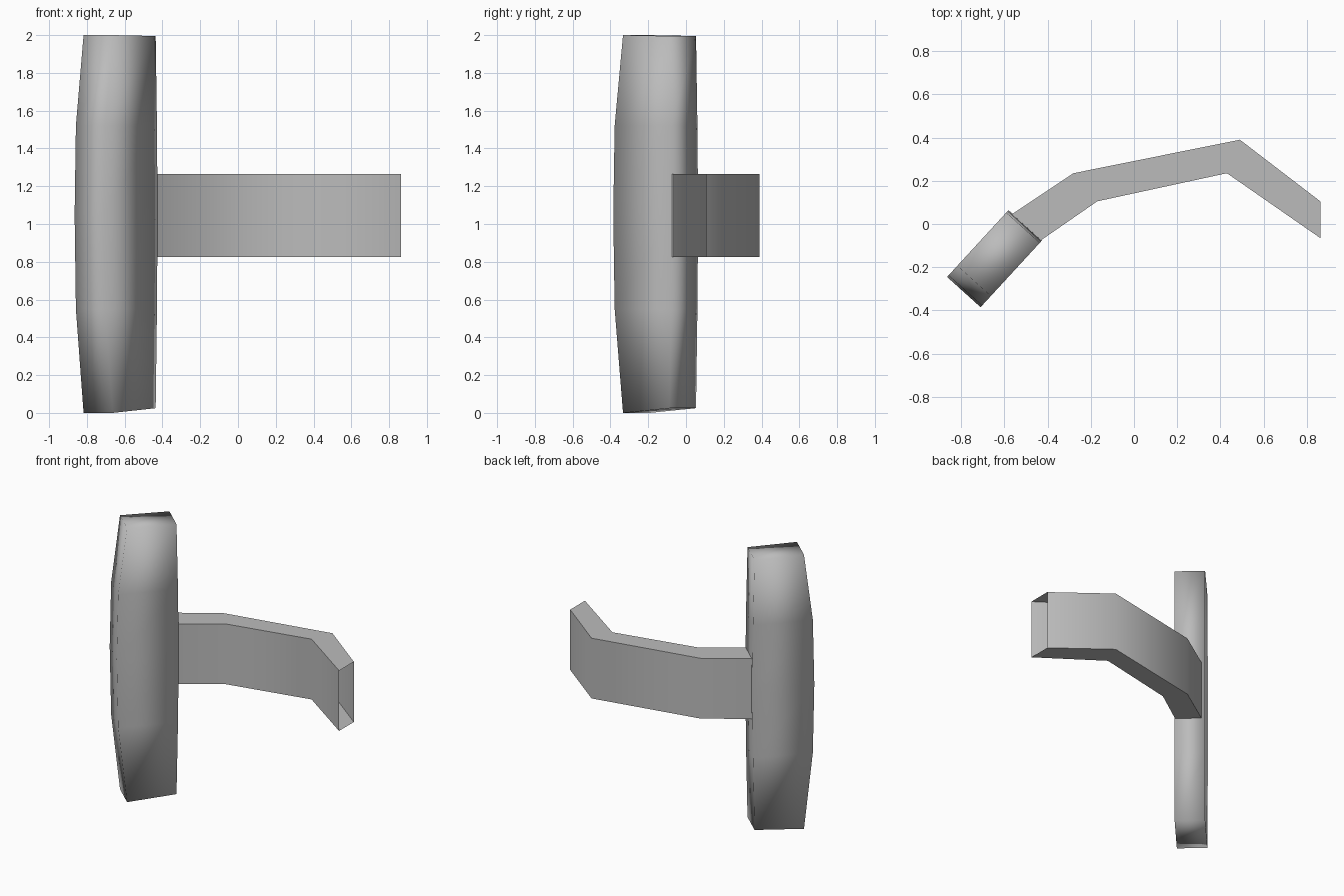
import bpy
import bmesh
import math
from mathutils import Vector

cube = bpy.data.objects.get("Cube")
if cube:
    bpy.data.objects.remove(cube, do_unlink=True)

# One plain grey for the whole model
grey = bpy.data.materials.new("plain_grey")
grey.use_nodes = True
grey.diffuse_color = (0.5, 0.5, 0.5, 1)
grey.node_tree.nodes["Principled BSDF"].inputs["Base Color"].default_value = (0.5, 0.5, 0.5, 1)


def loft(name, rings, capped, angle):
    """Join four-cornered rings into a tube, with optional end caps."""
    bm = bmesh.new()
    loops = [[bm.verts.new(p) for p in ring] for ring in rings]
    for a, b in zip(loops, loops[1:]):
        for i in range(4):
            j = (i + 1) % 4
            bm.faces.new((a[i], a[j], b[j], b[i]))
    if capped:
        bm.faces.new(loops[0])
        bm.faces.new(loops[-1])
    bmesh.ops.recalc_face_normals(bm, faces=bm.faces)
    mesh = bpy.data.meshes.new(name)
    bm.to_mesh(mesh)
    bm.free()
    mesh.materials.append(grey)
    obj = bpy.data.objects.new(name, mesh)
    bpy.context.collection.objects.link(obj)
    bpy.ops.object.select_all(action='DESELECT')
    obj.select_set(True)
    bpy.context.view_layer.objects.active = obj
    bpy.ops.object.shade_smooth_by_angle(angle=math.radians(angle))
    return obj


# Upright slab: a turned rectangle whose outer edge bows outwards
outer_back = Vector((-0.865, -0.245, 0))
along = Vector((0.677, 0.736, 0))
across = Vector((0.155, -0.14, 0))
width = 0.42

# outer height, inner height, outer inset, inner inset
levels = [
    (0.0, 0.025, 0.07, 0.015),
    (0.55, 0.55, 0.01, 0.005),
    (1.05, 1.05, 0.0, 0.0),
    (1.52, 1.52, 0.01, 0.005),
    (2.0, 1.995, 0.07, 0.015),
]
slab_rings = []
for z_out, z_in, inset_out, inset_in in levels:
    outer = outer_back + along * inset_out + Vector((0, 0, z_out))
    inner = outer_back + along * (width - inset_in) + Vector((0, 0, z_in))
    slab_rings.append([outer, outer + across, inner + across, inner])
loft("upright_slab", slab_rings, True, 180)

# Bent hollow arm, open at its far end: front and back edge at each bend
bends = [
    ((-0.43, -0.075), (-0.565, 0.045)),
    ((-0.17, 0.105), (-0.28, 0.235)),
    ((0.43, 0.235), (0.49, 0.39)),
    ((0.862, -0.065), (0.862, 0.105)),
]
low, high = 0.825, 1.265
arm_rings = [[(*f, low), (*b, low), (*b, high), (*f, high)] for f, b in bends]
loft("bent_arm", arm_rings, False, 60)
